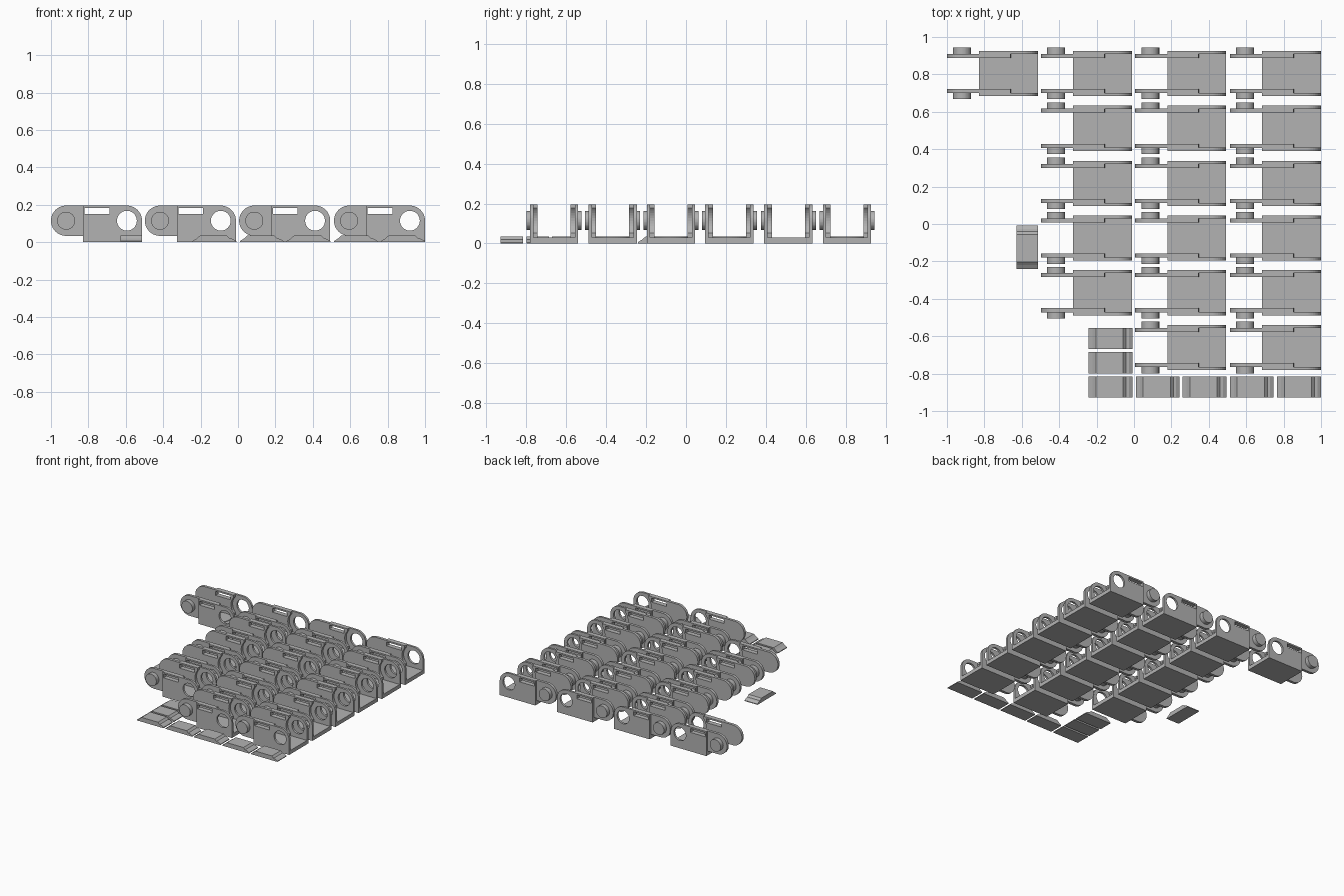
import bpy, bmesh, math
from mathutils import Matrix

if "Cube" in bpy.data.objects:
    bpy.data.objects.remove(bpy.data.objects["Cube"])

grey = bpy.data.materials.new("plain grey")
grey.diffuse_color = (0.45, 0.45, 0.45, 1)
grey.use_nodes = True
grey.node_tree.nodes["Principled BSDF"].inputs["Base Color"].default_value = grey.diffuse_color

PIVOT_Z, END_R = 0.115, 0.081
PIN_X, HOLE_X = 0.081, 0.406
BODY_X, LENGTH, TOP = 0.172, 0.487, 0.196


def arc(cx, cz, r, a0, a1, n):
    return [(cx + r * math.cos(math.radians(a0 + (a1 - a0) * i / n)),
             cz + r * math.sin(math.radians(a0 + (a1 - a0) * i / n))) for i in range(n + 1)]


def plate(name, loops, thickness):
    """Mesh of an x-z outline with holes, centred on y = 0."""
    curve = bpy.data.curves.new(name, 'CURVE')
    curve.dimensions = '2D'
    curve.fill_mode = 'BOTH'
    curve.extrude = thickness / 2
    for pts in loops:
        s = curve.splines.new('POLY')
        s.points.add(len(pts) - 1)
        for p, (x, z) in zip(s.points, pts):
            p.co = (x, z, 0, 1)
        s.use_cyclic_u = True
    tmp = bpy.data.objects.new(name, curve)
    bpy.context.collection.objects.link(tmp)
    dg = bpy.context.evaluated_depsgraph_get()
    mesh = bpy.data.meshes.new_from_object(tmp.evaluated_get(dg))
    bpy.data.objects.remove(tmp)
    mesh.transform(Matrix.Rotation(math.pi / 2, 4, 'X'))
    bm = bmesh.new()
    bm.from_mesh(mesh)
    bmesh.ops.remove_doubles(bm, verts=bm.verts, dist=1e-5)
    bmesh.ops.recalc_face_normals(bm, faces=bm.faces)
    bm.to_mesh(mesh)
    bm.free()
    return finish(mesh)


def finish(mesh):
    mesh.materials.clear()
    mesh.materials.append(grey)
    mesh.shade_flat()
    return mesh


def box(name, x0, x1, y0, y1, z0, z1):
    bm = bmesh.new()
    bmesh.ops.create_cube(bm, size=1)
    for v in bm.verts:
        v.co = ((x0 + x1) / 2 + v.co.x * (x1 - x0), (y0 + y1) / 2 + v.co.y * (y1 - y0),
                (z0 + z1) / 2 + v.co.z * (z1 - z0))
    mesh = bpy.data.meshes.new(name)
    bm.to_mesh(mesh)
    bm.free()
    return finish(mesh)


def cylinder(name, r, h, rot=Matrix()):
    bm = bmesh.new()
    bmesh.ops.create_cone(bm, cap_ends=True, segments=40, radius1=r, radius2=r, depth=h, matrix=rot)
    mesh = bpy.data.meshes.new(name)
    bm.to_mesh(mesh)
    bm.free()
    return finish(mesh)


def place(name, mesh, loc, turn=0):
    ob = bpy.data.objects.new(name, mesh)
    ob.location = loc
    ob.rotation_euler.z = turn
    bpy.context.collection.objects.link(ob)


# Shared part shapes
slot = [(0.18, 0.152), (0.312, 0.152), (0.312, 0.184), (0.18, 0.184)]
hole = arc(HOLE_X, PIVOT_Z, 0.053, 0, 351, 39)
wall = plate("outer_wall", [
    [(BODY_X, 0), (LENGTH, 0)] + arc(HOLE_X, PIVOT_Z, END_R, 0, 90, 10) + [(BODY_X, TOP)],
    slot, hole], 0.017)
# Inner arm: round nose, concave heel that clears the next link
heel = arc(HOLE_X, PIVOT_Z, 0.09, 225, 137, 10)
arm = plate("inner_arm", [
    arc(PIN_X, PIVOT_Z, END_R, 90, 270, 20) + [(BODY_X, PIVOT_Z - END_R), (BODY_X, 0.02), (0.342, 0.02)]
    + heel + [(0.34, TOP)], slot], 0.022)
floor = box("floor", BODY_X, LENGTH, -0.105, 0.105, 0, 0.03)
pin = cylinder("pin", 0.048, 0.036, Matrix.Rotation(math.pi / 2, 4, 'X'))
disc = cylinder("floor_disc", 0.083, 0.005)

# Grid of track links
columns = [-1.0, -0.498, 0.006, 0.513]
rows = [0.805, 0.512, 0.217, -0.075, -0.367, -0.66]
counts = [1, 5, 6, 6]
discs = {(0, 0), (1, 2), (2, 2), (2, 3), (3, 3), (3, 4)}
for c, x in enumerate(columns):
    for r, y in enumerate(rows[:counts[c]]):
        place("floor", floor, (x, y, 0))
        for s in (-1, 1):
            place("outer_wall", wall, (x, y + s * 0.1125, 0))
            place("inner_arm", arm, (x, y + s * 0.094, 0))
            place("pin", pin, (x + PIN_X, y + s * 0.12, PIVOT_Z))
        if (c, r) in discs:
            place("floor_disc", disc, (x + 0.275, y, 0.0315))

# Loose tread pads
pad = plate("tread_pad", [[(-0.117, 0), (0.117, 0), (0.117, 0.006), (0.098, 0.018), (0.083, 0.02),
                           (0.068, 0.035), (-0.078, 0.035), (-0.095, 0.02), (-0.117, 0.006)]], 0.113)
for x, y in [(-0.126, -0.613), (-0.126, -0.742), (-0.126, -0.872), (0.127, -0.872),
             (0.377, -0.872), (0.63, -0.872), (0.882, -0.872)]:
    place("tread_pad", pad, (x, y, 0))
place("tread_pad", pad, (-0.571, -0.124, 0), math.pi / 2)
